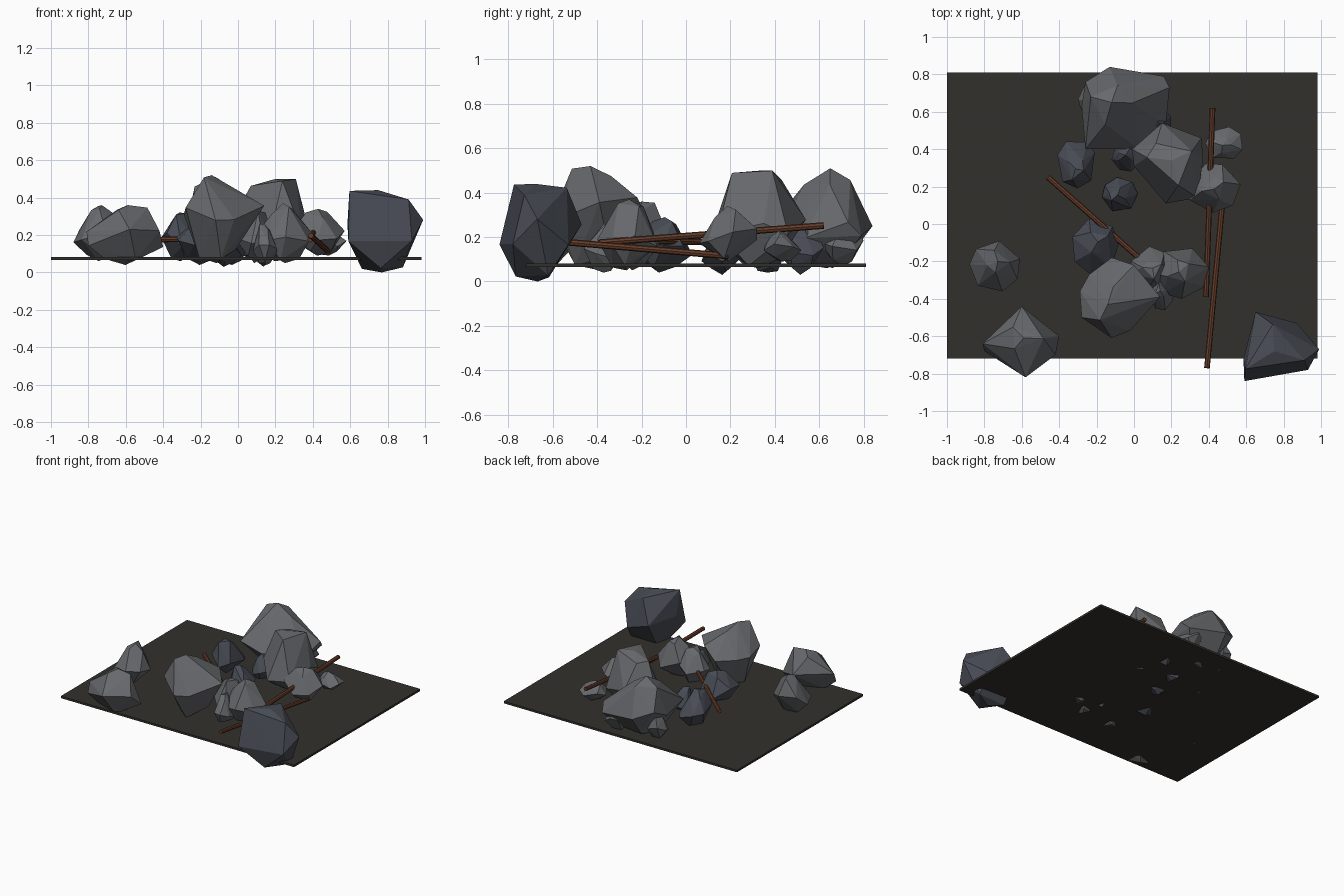
import bpy, bmesh, math, random
from mathutils import Vector

if "Cube" in bpy.data.objects:
    bpy.data.objects.remove(bpy.data.objects["Cube"])

random.seed(11)


def material(name, rgb):
    m = bpy.data.materials.new(name)
    m.diffuse_color = (*rgb, 1)
    m.use_nodes = True
    m.node_tree.nodes["Principled BSDF"].inputs["Base Color"].default_value = m.diffuse_color
    return m


PALE = material("pale_stone", (0.135, 0.14, 0.15))
DARK = material("dark_stone", (0.065, 0.072, 0.09))
RUST = material("rust", (0.13, 0.045, 0.022))
SOIL = material("soil", (0.032, 0.03, 0.025))


def rock(name, outline, z0, z1, peak, mat, crown=0.5, base=0.55, mid=0.45, tilt=0.2):
    """Faceted boulder: hull of a plan outline, a smaller crown and a smaller base."""
    bm = bmesh.new()
    c = sum((Vector(p) for p in outline), Vector((0, 0))) / len(outline)
    h = z1 - z0
    peak = Vector(peak)
    n = len(outline)
    bm.verts.new((*peak, z1))
    bm.verts.new((*c, z0))
    for i, p in enumerate(outline):
        p = Vector(p)
        bm.verts.new((*p, z0 + h * (mid + random.uniform(-0.15, 0.15))))
        q = (p + Vector(outline[(i + 1) % n])) / 2       # edge middles for the rings
        if i % 2 == 0:
            bm.verts.new((*(peak + (q - c) * crown), z1 - h * random.uniform(0, tilt)))
        else:
            bm.verts.new((*(c + (q - c) * base), z0 + h * random.uniform(0.02, 0.15)))
    res = bmesh.ops.convex_hull(bm, input=bm.verts[:])
    junk = {g for g in res["geom_interior"] + res["geom_unused"]
            if isinstance(g, bmesh.types.BMVert)}
    bmesh.ops.delete(bm, geom=list(junk), context='VERTS')
    bmesh.ops.recalc_face_normals(bm, faces=bm.faces[:])
    me = bpy.data.meshes.new(name)
    bm.to_mesh(me)
    bm.free()
    me.materials.append(mat)
    bpy.context.collection.objects.link(bpy.data.objects.new(name, me))


def box_outline(x0, x1, y0, y1, n=6):
    """Irregular polygon filling a plan rectangle."""
    a0 = random.uniform(0, 6)
    pts = []
    for i in range(n):
        a = a0 + math.tau * (i + random.uniform(-0.25, 0.25)) / n
        pts.append((math.cos(a), math.sin(a)))
    lx, hx = min(p[0] for p in pts), max(p[0] for p in pts)
    ly, hy = min(p[1] for p in pts), max(p[1] for p in pts)
    return [(x0 + (x1 - x0) * (x - lx) / (hx - lx),
             y0 + (y1 - y0) * (y - ly) / (hy - ly)) for x, y in pts]


def rod(name, a, b, r=0.015):
    a, b = Vector(a), Vector(b)
    bpy.ops.mesh.primitive_cylinder_add(vertices=8, radius=r, depth=(b - a).length,
                                        location=(a + b) / 2)
    o = bpy.context.object
    o.name = name
    o.rotation_euler = (b - a).to_track_quat('Z', 'Y').to_euler()
    o.data.materials.append(RUST)


# ground slab
bpy.ops.mesh.primitive_cube_add(size=1, location=(-0.01, 0.045, 0.074))
slab = bpy.context.object
slab.name = "ground_slab"
slab.scale = (1.98, 1.53, 0.016)
slab.data.materials.append(SOIL)

# large boulders with individual plan outlines
rock("back_boulder", [(-0.28, 0.63), (-0.26, 0.76), (-0.13, 0.84), (0.16, 0.79), (0.19, 0.73),
                      (0.17, 0.53), (0.03, 0.40), (-0.26, 0.40)],
     0.06, 0.51, (-0.12, 0.65), PALE, 0.5, mid=0.42)
rock("back_right_boulder", [(-0.01, 0.40), (0.15, 0.54), (0.36, 0.46), (0.37, 0.35),
                            (0.34, 0.14), (0.17, 0.11), (0.0, 0.31)],
     0.06, 0.50, (0.2, 0.34), PALE, 0.65, tilt=0.1)
rock("front_boulder", [(-0.29, -0.36), (-0.24, -0.27), (-0.12, -0.18), (0.0, -0.22),
                       (0.14, -0.39), (-0.02, -0.57), (-0.12, -0.61), (-0.28, -0.5)],
     0.05, 0.52, (-0.14, -0.43), PALE, 0.5, mid=0.55, tilt=0.35)
rock("front_left_boulder", [(-0.81, -0.64), (-0.6, -0.44), (-0.40, -0.6), (-0.42, -0.7),
                            (-0.58, -0.82), (-0.8, -0.68)],
     0.04, 0.36, (-0.59, -0.61), PALE, 0.55)
rock("front_right_boulder", [(0.65, -0.47), (0.87, -0.53), (0.99, -0.67), (0.93, -0.78),
                             (0.59, -0.84), (0.585, -0.72)],
     0.0, 0.44, (0.75, -0.68), DARK, 0.85, 0.7, mid=0.5, tilt=0.15)

# smaller stones: x range, y range, z range
STONES = [
    ("rod_stone", 0.28, 0.57, 0.06, 0.32, 0.09, 0.34, PALE),
    ("far_right_pebble", 0.38, 0.58, 0.35, 0.52, 0.09, 0.23, PALE),
    ("left_back_stone", -0.41, -0.21, 0.19, 0.44, 0.06, 0.32, DARK),
    ("centre_pebble", -0.17, 0.02, 0.07, 0.25, 0.03, 0.23, DARK),
    ("centre_left_stone", -0.33, -0.08, -0.27, 0.03, 0.04, 0.29, DARK),
    ("middle_stone", -0.02, 0.2, -0.36, -0.12, 0.05, 0.33, PALE),
    ("middle_right_stone", 0.1, 0.4, -0.40, -0.13, 0.05, 0.37, PALE),
    ("low_middle_stone", 0.08, 0.21, -0.46, -0.28, 0.04, 0.26, PALE),
    ("left_stone", -0.88, -0.61, -0.36, -0.09, 0.06, 0.36, PALE),
    ("hidden_back_stone", 0.06, 0.2, 0.42, 0.62, 0.03, 0.25, DARK),
    ("tucked_stone", -0.12, 0.06, 0.28, 0.46, 0.04, 0.25, DARK),
    ("back_left_pebble", -0.30, -0.15, 0.58, 0.74, 0.06, 0.26, PALE),
    ("back_corner_stone", 0.0, 0.17, 0.6, 0.8, 0.07, 0.27, PALE),
]
for name, x0, x1, y0, y1, z0, z1, mat in STONES:
    peak = (x0 + (x1 - x0) * random.uniform(0.4, 0.6), y0 + (y1 - y0) * random.uniform(0.4, 0.6))
    rock(name, box_outline(x0, x1, y0, y1, 7), z0, z1, peak, mat)

# rusty rods
rod("upper_rod", (0.42, 0.62, 0.252), (0.385, -0.39, 0.175))
rod("lower_rod", (0.39, -0.77, 0.197), (0.48, 0.19, 0.115))
rod("left_rod", (-0.46, 0.25, 0.175), (0.16, -0.30, 0.185))
